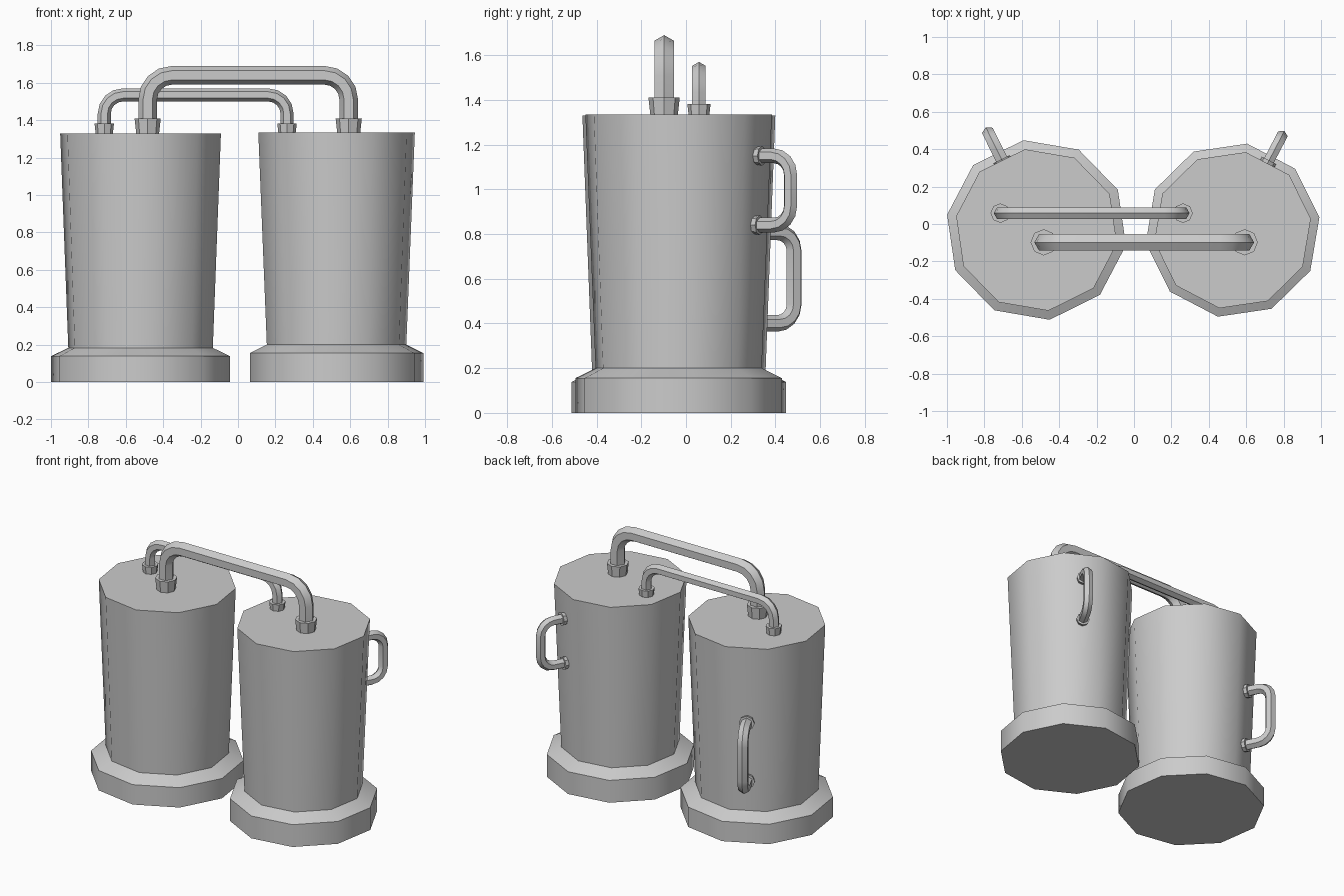
import bpy, bmesh
from math import sin, cos, pi, radians
from mathutils import Vector

if "Cube" in bpy.data.objects:
    bpy.data.objects.remove(bpy.data.objects["Cube"])


def finish(name, bm, smooth=True):
    bmesh.ops.recalc_face_normals(bm, faces=bm.faces)
    me = bpy.data.meshes.new(name)
    bm.to_mesh(me)
    bm.free()
    ob = bpy.data.objects.new(name, me)
    bpy.context.collection.objects.link(ob)
    bpy.ops.object.select_all(action='DESELECT')
    bpy.context.view_layer.objects.active = ob
    ob.select_set(True)
    if smooth:
        bpy.ops.object.shade_smooth_by_angle(angle=radians(40))
    return ob


def skin(name, rings):
    """Join a list of point rings into a capped tube."""
    bm = bmesh.new()
    loops = [[bm.verts.new(p) for p in ring] for ring in rings]
    n = len(loops[0])
    for lo, hi in zip(loops, loops[1:]):
        for i in range(n):
            j = (i + 1) % n
            bm.faces.new((lo[i], lo[j], hi[j], hi[i]))
    bm.faces.new(loops[0])
    bm.faces.new(loops[-1])
    return finish(name, bm)


def lathe(name, base, axis, profile, sides, phase=0.0):
    """Revolve a (radius, height) profile around an axis."""
    axis = Vector(axis).normalized()
    side = Vector((1, 0, 0)) if abs(axis.z) > 0.9 else Vector((0, 0, 1))
    other = axis.cross(side)
    angles = [phase + 2 * pi * i / sides for i in range(sides)]
    return skin(name, [[base + axis * h + r * (side * cos(a) + other * sin(a))
                        for a in angles] for r, h in profile])


def arch(name, a, b, out, reach, radius, bend, collar):
    """Hexagonal pipe from a to b bulging out, with flared collars at its feet."""
    out = Vector(out).normalized()
    pa = a + out * (reach - a.dot(out))
    pb = b + out * (reach - b.dot(out))
    along = (pb - pa).normalized()
    binormal = along.cross(out)
    path = [a]
    for centre, u, v in ((pa + (along - out) * bend, -along, out),
                         (pb - (along + out) * bend, out, along)):
        path += [centre + bend * (u * cos(t) + v * sin(t))
                 for t in (pi / 2 * i / 4 for i in range(5))]
    path.append(b)
    rings = []
    for i, p in enumerate(path):
        # frame follows the exact bend angle; the end rings stay square
        t = pi / 2 * (min(max(i - 1, 0), 4) + min(max(i - 6, 0), 4)) / 4
        normal = -along * cos(t) + out * sin(t)
        rings.append([p + radius * (normal * cos(k * pi / 3) + binormal * sin(k * pi / 3))
                      for k in range(6)])
    skin(name, rings)
    r0, r1, length = collar
    for tag, foot in (("start", a), ("end", b)):
        lathe(f"{name}_{tag}_collar", foot, out,
              [(r0, -0.01), (r1, length)], 8)


# Two flared ten-sided tanks, each with a handle on one rear facet
tanks = [
    # name, centre, phase, flange r, waist r, top r, flange z, waist z, top z, handle z's, reach, pipe r
    ("left", Vector((-0.521, -0.032, 0)), -9.7, 0.485, 0.392, 0.436,
     0.138, 0.183, 1.33, (0.40, 0.81), 0.575, 0.037, 126 - 9.7),
    ("right", Vector((0.527, -0.033, 0)), 8.4, 0.469, 0.377, 0.423,
     0.155, 0.20, 1.335, (0.84, 1.15), 0.565, 0.033, 54 + 8.4),
]
for name, c, ph, rf, rw, rt, zf, zw, zt, hz, reach, pr, face in tanks:
    lathe(f"{name}_tank", c, (0, 0, 1),
          [(rf, 0), (rf, zf), (rw, zw), (rt, zt)], 10, radians(ph))
    out = Vector((cos(radians(face)), sin(radians(face)), 0))
    feet = []
    for z in hz:
        wall = (rw + (rt - rw) * (z - zw) / (zt - zw)) * cos(pi / 10)
        feet.append(c + out * wall + Vector((0, 0, z)))
    arch(f"{name}_handle", *feet, out, reach + c.dot(out), pr, 0.085,
         (pr * 1.15, pr * 1.35, 0.026))

# Two pipes linking the tank tops
up = (0, 0, 1)
arch("large_pipe", Vector((-0.483, -0.098, 1.33)), Vector((0.592, -0.098, 1.33)),
     up, 1.64, 0.05, 0.13, (0.06, 0.07, 0.08))
arch("small_pipe", Vector((-0.715, 0.058, 1.33)), Vector((0.262, 0.058, 1.33)),
     up, 1.535, 0.035, 0.1, (0.045, 0.052, 0.052))
